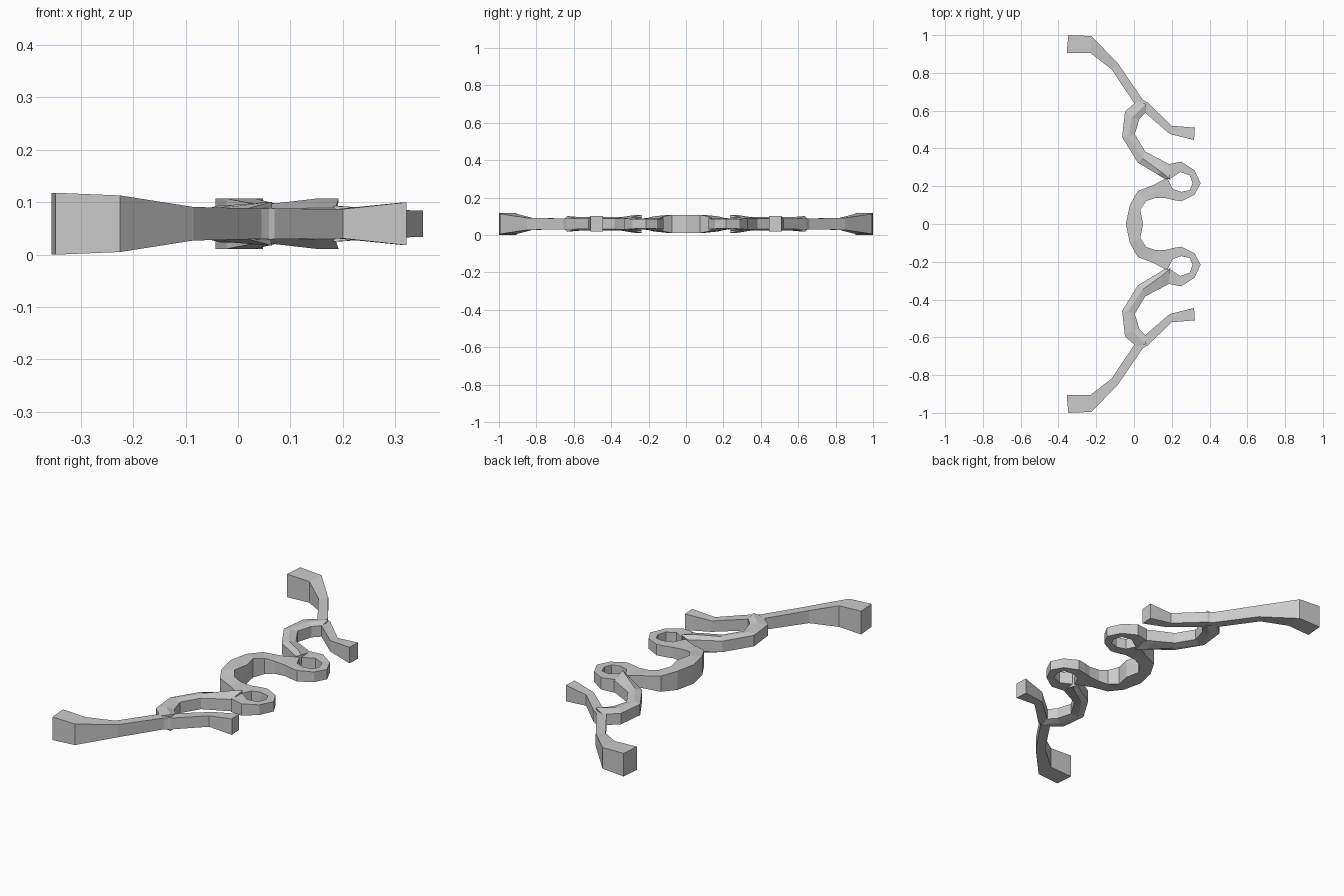
import bpy, bmesh

MID = 0.059  # height of the horizontal symmetry plane


def loft(name, stations, open_start=False):
    """Loft stations of (x, y, half_height) points; mirror across y = 0."""
    bm = bmesh.new()
    rings = []
    for st in stations:
        ring = [bm.verts.new((x, y, MID + h)) for x, y, h in st]
        ring += [bm.verts.new((x, y, MID - h)) for x, y, h in reversed(st)]
        rings.append(ring)
    n = len(rings[0])
    for a, b in zip(rings, rings[1:]):
        for i in range(n):
            j = (i + 1) % n
            bm.faces.new((a[i], a[j], b[j], b[i]))
    if not open_start:
        bm.faces.new(rings[0])
    bm.faces.new(rings[-1])
    bmesh.ops.recalc_face_normals(bm, faces=bm.faces)
    # an open shell is oriented explicitly from its highest face
    top = max(bm.faces, key=lambda f: f.calc_center_median().z)
    if top.normal.z < 0:
        bmesh.ops.reverse_faces(bm, faces=bm.faces)
    me = bpy.data.meshes.new(name)
    bm.to_mesh(me)
    bm.free()
    ob = bpy.data.objects.new(name, me)
    bpy.context.collection.objects.link(ob)
    mod = ob.modifiers.new("mirror", 'MIRROR')
    mod.use_axis = (False, True, False)
    mod.use_clip = True
    return ob


def band(name, rows, open_start=False):
    """Flat topped strip: rows of (x1, y1, x2, y2, half_height)."""
    return loft(name, [((a, b, h), (c, d, h)) for a, b, c, d, h in rows], open_start)


# central bow curling into the eyelet ring
band("centre_scroll", [
    (-0.043, 0.0, 0.048, 0.0, 0.048),
    (-0.022, 0.10, 0.033, 0.075, 0.048),
    (0.020, 0.175, 0.065, 0.122, 0.040),
    (0.100, 0.205, 0.110, 0.137, 0.032),
    (0.175, 0.245, 0.170, 0.137, 0.028),
    (0.205, 0.185, 0.205, 0.128, 0.028),
    (0.250, 0.170, 0.250, 0.120, 0.028),
    (0.295, 0.180, 0.320, 0.155, 0.026),
    (0.310, 0.215, 0.353, 0.215, 0.025),
    (0.295, 0.258, 0.320, 0.285, 0.026),
    (0.245, 0.275, 0.250, 0.330, 0.030),
    (0.192, 0.240, 0.182, 0.317, 0.034),
], open_start=True)

# ridged C-shaped scroll joining the ring to the fork
loft("side_scroll", [
    ((0.160, 0.240, 0.030), (0.192, 0.236, 0.048), (0.186, 0.317, 0.030)),
    ((0.120, 0.265, 0.029), (0.150, 0.272, 0.048), (0.150, 0.336, 0.030)),
    ((0.020, 0.325, 0.028), (0.045, 0.347, 0.036), (0.060, 0.383, 0.028)),
    ((-0.063, 0.460, 0.028), (-0.032, 0.462, 0.036), (0.004, 0.475, 0.028)),
    ((-0.048, 0.595, 0.028), (-0.010, 0.565, 0.036), (0.028, 0.555, 0.028)),
    ((0.015, 0.650, 0.028), (0.065, 0.635, 0.042), (0.062, 0.590, 0.028)),
])

# long outer arm, flaring towards its end
band("outer_arm", [
    (0.070, 0.640, 0.020, 0.610, 0.030),
    (0.045, 0.660, 0.008, 0.630, 0.029),
    (-0.085, 0.850, -0.120, 0.820, 0.032),
    (-0.225, 0.995, -0.230, 0.905, 0.054),
    (-0.348, 1.000, -0.356, 0.905, 0.059),
])

# short inner prong
band("inner_prong", [
    (0.040, 0.655, 0.030, 0.620, 0.028),
    (0.070, 0.645, 0.058, 0.590, 0.029),
    (0.200, 0.520, 0.188, 0.477, 0.028),
    (0.322, 0.510, 0.318, 0.445, 0.041),
])
